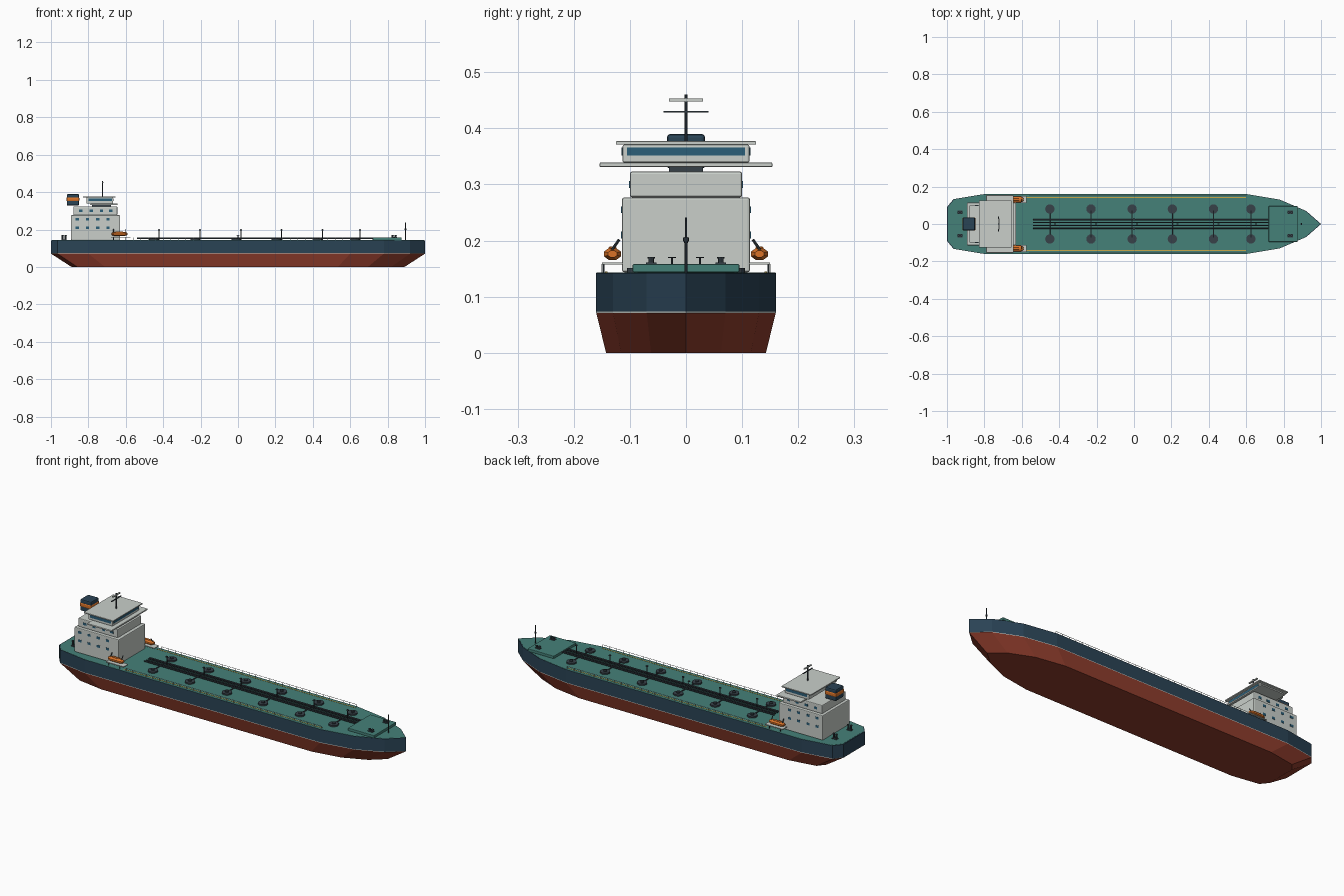
import bpy, bmesh, math
from mathutils import Vector

if "Cube" in bpy.data.objects:
    bpy.data.objects.remove(bpy.data.objects["Cube"])

def mat(name, hexcode):
    lin = [(int(hexcode[i:i + 2], 16) / 255) ** 2.2 for i in (0, 2, 4)]
    m = bpy.data.materials.new(name)
    m.diffuse_color = (*lin, 1)
    m.use_nodes = True
    m.node_tree.nodes["Principled BSDF"].inputs["Base Color"].default_value = m.diffuse_color
    return m

NAVY, RED, GREEN = mat("navy", "2E4556"), mat("red", "8E3F30"), mat("green", "478078")
WHITE, DARK, ORANGE = mat("white", "C8CEC9"), mat("dark", "3A434A"), mat("orange", "D9722C")
GLASS, YELLOW = mat("glass", "2F5F78"), mat("yellow", "C9A84A")

def finish(name, bm, material, bevel=0):
    bmesh.ops.recalc_face_normals(bm, faces=bm.faces[:])
    me = bpy.data.meshes.new(name)
    bm.to_mesh(me)
    bm.free()
    me.materials.append(material)
    ob = bpy.data.objects.new(name, me)
    bpy.context.collection.objects.link(ob)
    if bevel:
        mod = ob.modifiers.new("bevel", 'BEVEL')
        mod.width, mod.segments = bevel, 2
    return ob

def add_box(bm, x0, x1, y0, y1, z0, z1):
    for v in bmesh.ops.create_cube(bm, size=1)["verts"]:
        v.co = ((x0 + x1) / 2 + v.co.x * (x1 - x0),
                (y0 + y1) / 2 + v.co.y * (y1 - y0),
                (z0 + z1) / 2 + v.co.z * (z1 - z0))

def box(name, x0, x1, y0, y1, z0, z1, material, bevel=0):
    bm = bmesh.new()
    add_box(bm, x0, x1, y0, y1, z0, z1)
    return finish(name, bm, material, bevel)

def rod(name, a, b, r, material=DARK, sides=8, r2=None):
    a, b = Vector(a), Vector(b)
    bm = bmesh.new()
    bmesh.ops.create_cone(bm, cap_ends=True, segments=sides, radius1=r,
                          radius2=r if r2 is None else r2, depth=(b - a).length)
    q = Vector((0, 0, 1)).rotation_difference(b - a)
    for v in bm.verts:
        v.co = q @ v.co + (a + b) / 2
    return finish(name, bm, material)

# Hull: one half outline mirrored, lofted between two heights
HALF = [(-1, .09), (-.965, .133), (-.8, .16), (.6, .16), (.78, .13), (.92, .07)]
OUTLINE = HALF + [(1, 0)] + [(x, -y) for x, y in reversed(HALF)]

def hull_part(name, z0, s0, z1, s1, material):
    bm = bmesh.new()
    lo = [bm.verts.new((x * s0, y * s0, z0)) for x, y in OUTLINE]
    hi = [bm.verts.new((x * s1, y * s1, z1)) for x, y in OUTLINE]
    n = len(OUTLINE)
    for i in range(n):
        j = (i + 1) % n
        bm.faces.new((lo[i], lo[j], hi[j], hi[i]))
    bm.faces.new(lo[::-1])
    bm.faces.new(hi)
    finish(name, bm, material)

hull_part("hull_bottom", 0, .89, .071, 1, RED)
hull_part("waterline_stripe", .071, 1, .0735, 1, WHITE)
hull_part("hull_topsides", .0735, 1, .1425, 1, NAVY)
hull_part("main_deck", .1425, .995, .1435, .995, GREEN)
DECK = .1435

# Raised foredeck
box("foredeck", .72, .875, -.095, .095, DECK, .158, GREEN, .002)

# Accommodation block and bridge
box("lower_house", -.893, -.63, -.114, .114, DECK, .277, WHITE, .004)
box("upper_house", -.88, -.645, -.10, .10, .277, .323, WHITE, .004)
box("bridge_support", -.78, -.68, -.03, .03, .32, .334, DARK)
box("bridge_wings", -.79, -.645, -.154, .154, .331, .339, WHITE, .002)
box("bridge", -.81, -.667, -.113, .113, .339, .371, WHITE, .003)
box("bridge_roof", -.83, -.655, -.125, .125, .371, .377, WHITE, .001)
box("bridge_front_window", -.70, -.665, -.105, .105, .352, .366, GLASS)
box("bridge_side_windows", -.80, -.675, -.115, .115, .352, .366, GLASS)

# Cabin windows on both sides
bm = bmesh.new()
for z, y, xs in ((.21, .114, (-.86, -.805, -.75, -.695)),
                 (.255, .114, (-.86, -.805, -.75, -.695)),
                 (.30, .10, (-.84, -.785, -.73, -.68))):
    for x in xs:
        for s in (-1, 1):
            add_box(bm, x - .009, x + .009, s * y - .0015, s * y + .0015, z - .006, z + .006)
finish("cabin_windows", bm, GLASS)

# Funnel with band
box("funnel", -.915, -.85, -.034, .034, .328, .39, NAVY, .006)
box("funnel_band", -.917, -.848, -.036, .036, .350, .373, ORANGE, .006)

# Radar mast
rod("radar_mast", (-.724, 0, .375), (-.724, 0, .46), .003)
box("radar_bar_lower", -.727, -.721, -.04, .04, .428, .431, DARK)
box("radar_bar_upper", -.728, -.720, -.03, .03, .448, .453, WHITE)

# Lifeboats, platforms and davits
for s, side in ((-1, "starboard"), (1, "port")):
    bm = bmesh.new()
    rings = []
    for x, k in ((-.676, .55), (-.66, 1), (-.606, 1), (-.59, .55)):
        rings.append([bm.verts.new((x, s * .131 + .0165 * k * math.cos(a), .176 + .0115 * k * math.sin(a)))
                      for a in (math.pi / 8 + i * math.pi / 4 for i in range(8))])
    for p, q in zip(rings, rings[1:]):
        for i in range(8):
            bm.faces.new((p[i], p[(i + 1) % 8], q[(i + 1) % 8], q[i]))
    bm.faces.new(rings[0])
    bm.faces.new(rings[-1])
    finish(f"lifeboat_{side}", bm, ORANGE)
    box(f"lifeboat_canopy_{side}", -.655, -.615, s * .131 - .007, s * .131 + .007, .18, .189, ORANGE, .002)
    box(f"lifeboat_platform_{side}", -.68, -.575, s * .131 - .019, s * .131 + .019, .157, .161, WHITE)
    for x in (-.665, -.60):
        rod(f"davit_{side}", (x, s * .132, .183), (x, s * .119, .202), .0025)
        rod(f"platform_leg_{side}", (x, s * .147, DECK), (x, s * .147, .158), .002)

    # Deck edge walkway line and railing
    box(f"walkway_line_{side}", -.58, .6, s * .142 - .002, s * .142 + .002, DECK, .1445, YELLOW)
    bm = bmesh.new()
    add_box(bm, -.56, .6, s * .151 - .0007, s * .151 + .0007, .157, .1585)
    for i in range(30):
        x = -.56 + i * .04
        add_box(bm, x - .0008, x + .0008, s * .151 - .0008, s * .151 + .0008, DECK, .158)
    finish(f"railing_{side}", bm, WHITE)

# Cargo pipes along the centreline
for y, r in ((-.022, .004), (-.008, .003), (.008, .003), (.022, .004)):
    rod("cargo_pipe", (-.54, y, .153), (.722, y, .153), r)

# Tank hatches, cross pipes and vent posts
for x in (-.45, -.23, -.01, .205, .425, .625):
    for y in (-.08, .08):
        rod("tank_hatch", (x, y, DECK), (x, y, .151), .025, sides=16)
        rod("hatch_cap", (x, y, .151), (x, y, .157), .009, sides=10)
    rod("cross_pipe", (x, -.08, .149), (x, .08, .149), .003)
    rod("vent_post", (x + .027, 0, DECK), (x + .027, 0, .203), .0025)
    box("vent_head", x + .022, x + .032, -.004, .004, .196, .201, DARK)

# Manifold valves amidships
for y in (-.025, .025):
    rod("valve_stem", (0, y, .15), (0, y, .17), .0015)
    rod("valve_wheel", (0, y, .169), (0, y, .171), .007)

# Mooring bollards fore and aft
for x, z in ((-.93, DECK), (.835, .158)):
    for y in (-.062, .062):
        box("bollard_base", x - .014, x + .014, y - .009, y + .009, z, z + .003, DARK)
        for dx in (-.008, .008):
            top = .171
            rod("bollard", (x + dx, y, z), (x + dx, y, top), .005)
            rod("bollard_cap", (x + dx, y, top - .003), (x + dx, y, top), .0065)

# Foremast with lamp
rod("foremast", (.895, 0, DECK), (.895, 0, .241), .003, r2=.0018)
rod("foremast_lamp", (.895, 0, .198), (.895, 0, .205), .005)
